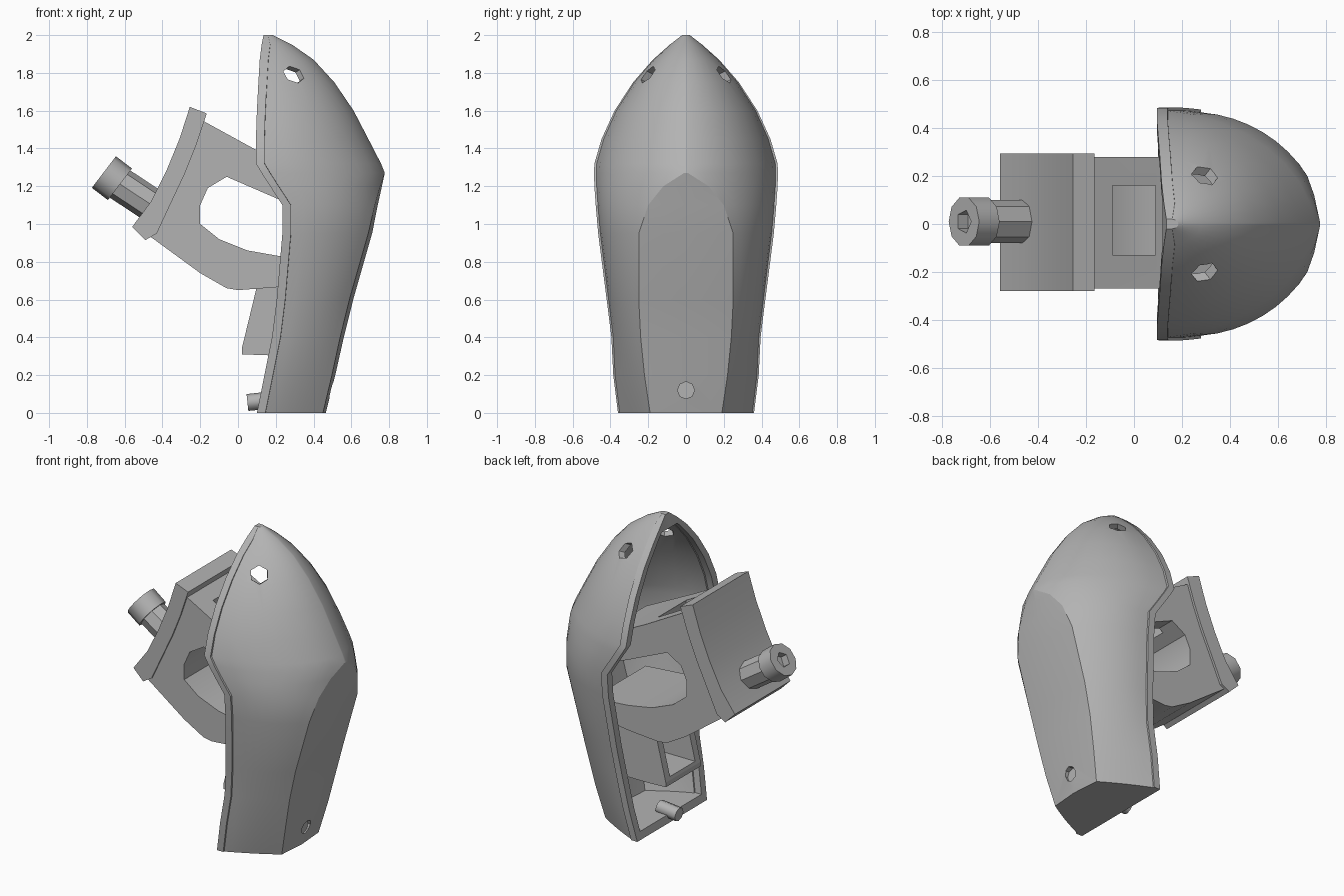
import bpy, bmesh, math
from mathutils import Vector

if "Cube" in bpy.data.objects:
    bpy.data.objects.remove(bpy.data.objects["Cube"])

grey = bpy.data.materials.new("plain_grey")
grey.use_nodes = True
COLOUR = (0.45, 0.45, 0.45, 1)
grey.diffuse_color = COLOUR
grey.node_tree.nodes["Principled BSDF"].inputs["Base Color"].default_value = COLOUR


def make(name, bm):
    bmesh.ops.recalc_face_normals(bm, faces=bm.faces)
    mesh = bpy.data.meshes.new(name)
    bm.to_mesh(mesh)
    bm.free()
    mesh.materials.append(grey)
    ob = bpy.data.objects.new(name, mesh)
    bpy.context.collection.objects.link(ob)
    return ob


def activate(ob):
    bpy.ops.object.select_all(action="DESELECT")
    ob.select_set(True)
    bpy.context.view_layer.objects.active = ob


def cut(ob, cutter, solver="EXACT"):
    mod = ob.modifiers.new("cut", "BOOLEAN")
    mod.operation = "DIFFERENCE"
    mod.solver = solver
    mod.object = cutter
    activate(ob)
    bpy.ops.object.modifier_apply(modifier=mod.name)
    bpy.data.objects.remove(cutter)


def mirror_right_half(ob):
    """Keep the -y half and mirror it across y = 0."""
    bm = bmesh.new()
    bm.from_mesh(ob.data)
    bmesh.ops.bisect_plane(bm, geom=bm.verts[:] + bm.edges[:] + bm.faces[:], dist=1e-5,
                           plane_co=(0, 0, 0), plane_no=(0, 1, 0), clear_outer=True)
    bm.to_mesh(ob.data)
    bm.free()
    mod = ob.modifiers.new("mirror", "MIRROR")
    mod.use_axis = (False, True, False)
    mod.merge_threshold = .0005
    activate(ob)
    bpy.ops.object.modifier_apply(modifier=mod.name)


def smooth(ob, degrees=30):
    activate(ob)
    bpy.ops.object.shade_smooth_by_angle(angle=math.radians(degrees))


def prism(name, outline, y0, y1):
    """Extrude an x-z outline along y."""
    bm = bmesh.new()
    face = bm.faces.new([bm.verts.new((x, y0, z)) for x, z in outline])
    ext = bmesh.ops.extrude_face_region(bm, geom=[face])["geom"]
    moved = [v for v in ext if isinstance(v, bmesh.types.BMVert)]
    bmesh.ops.translate(bm, verts=moved, vec=(0, y1 - y0, 0))
    return make(name, bm)


def box(name, x0, x1, y0, y1, z0, z1):
    return prism(name, [(x0, z0), (x1, z0), (x1, z1), (x0, z1)], y0, y1)


def rod(name, start, end, radius, sides):
    """Cylinder between two points."""
    a, b = Vector(start), Vector(end)
    bm = bmesh.new()
    bmesh.ops.create_cone(bm, cap_ends=True, segments=sides, radius1=radius,
                          radius2=radius, depth=(b - a).length)
    turn = (b - a).to_track_quat("Z", "Y").to_matrix().to_4x4()
    turn.translation = (a + b) / 2
    bm.transform(turn)
    return make(name, bm)


# Shell rows: height, rim x, ridge x, half width, half width of the flat facet
ROWS = [
    (0, .10, .465, .36, .19), (.2, .14, .515, .385, .22), (.4, .18, .56, .395, .24),
    (.6, .205, .61, .42, .25), (.95, .235, .71, .465, .25), (1.1, .235, .74, .478, .2),
    (1.2, .17, .762, .485, .12), (1.27, .125, .777, .487, .01), (1.32, .095, .757, .485, .004),
    (1.45, .095, .69, .447, .004), (1.6, .10, .612, .378, .004), (1.75, .108, .51, .28, .004),
    (1.87, .115, .4, .175, .004), (1.95, .125, .285, .085, .004), (2, .135, .185, .02, .004),
]
WALL = .05
LIP = .045
STEPS = 8


def row_at(z):
    for a, b in zip(ROWS, ROWS[1:]):
        if a[0] <= z <= b[0]:
            t = (z - a[0]) / (b[0] - a[0])
            return [p + (q - p) * t for p, q in zip(a, b)]


def section(z, rim, ridge, half, flat):
    """U-shaped section: lip, bulging side, flat facet, mirrored in y."""
    lip = min(LIP, (ridge - rim) * .5)
    x0, w = rim + lip + .001, half * .975
    corner = ridge - .08 * flat
    end = math.acos(min(flat / w, 1))
    bulge = min(.84, .15 + z)
    pts = [(rim, half), (rim + lip, half)]
    for i in range(STEPS + 1):
        t = i / STEPS
        a = end * t
        x = x0 + (corner - x0) * (bulge * math.sin(a) / math.sin(end) + (1 - bulge) * t)
        y = bulge * w * math.cos(a) + (1 - bulge) * (w + (flat - w) * t)
        pts.append((x, y))
    full = pts + [(ridge, 0)] + [(x, -y) for x, y in reversed(pts)]
    return [(x, y, z) for x, y in full]


# Hollow shell, open towards -x
bm = bmesh.new()
outer, inner = [], []
for row in ROWS:
    outer.append([bm.verts.new(p) for p in section(*row)])
    z = row[0]
    zi = max(z, WALL) if z < 1.8 else 1.8 + .55 * (z - 1.8)
    _, rim, ridge, half, flat = row_at(zi)
    inner.append([bm.verts.new(p) for p in
                  section(zi, rim, ridge - WALL, half - WALL, max(flat - .03, .003))])
for layer in (outer, inner):
    for low, high in zip(layer, layer[1:]):
        for i in range(len(low) - 1):
            bm.faces.new((low[i], low[i + 1], high[i + 1], high[i]))
    bm.faces.new(layer[0])
    bm.faces.new(layer[-1])
for k in range(len(ROWS) - 1):
    for e in (0, -1):
        bm.faces.new((outer[k][e], outer[k + 1][e], inner[k + 1][e], inner[k][e]))
for k in (0, -1):
    bm.faces.new((outer[k][0], outer[k][-1], inner[k][-1], inner[k][0]))
shell = make("shell", bm)

# Lacing holes near the tip and a shallow dimple at the foot
cut(shell, rod("hole_cutter", (.2, -.08, 1.73), (.42, -.36, 1.87), .055, 6), "MANIFOLD")
cut(shell, rod("dimple_cutter", (.475, 0, .12), (.6, 0, .12), .045, 8), "MANIFOLD")
mirror_right_half(shell)
smooth(shell, 22)

# Forked bracket reaching out of the shell
body = prism("bracket", [
    (-.21, 1.56), (.1, 1.39), (.48, 1.2), (.48, .70), (.2, .665), (0, .65), (-.06, .66),
    (-.2, .74), (-.46, .93), (-.41, 1.1), (-.32, 1.3)], -.27, .28)
cut(body, prism("opening_cutter", [
    (-.2, 1.0), (-.2, 1.1), (-.16, 1.19), (-.06, 1.25), (.24, 1.12), (.6, 1.0), (.6, .8),
    (.22, .83), (.05, .86), (-.1, .92)], -.5, .5))
cut(body, box("window_cutter", -.09, .09, -.13, .16, 1.1, 1.7))
smooth(body)

# Curved clamp plate on the end of the bracket
plate = prism("clamp_plate", [
    (-.255, 1.62), (-.31, 1.45), (-.38, 1.28), (-.46, 1.12), (-.56, .985), (-.49, .915),
    (-.43, .95), (-.36, 1.1), (-.28, 1.27), (-.22, 1.42), (-.165, 1.585)], -.28, .295)
smooth(plate)

# Framed tongue below the bracket
tongue = prism("tongue", [
    (.1, .67), (.02, .34), (.02, .31), (.16, .305), (.5, .305), (.5, .67)], -.18, .18)
cut(tongue, box("tongue_cutter", -.1, .45, -.13, .13, .36, .6))

# Clamp screw with a socket head
shaft = rod("screw_shaft", (-.38, .01, 1.05), (-.63, .01, 1.215), .09, 8)
head = rod("screw_head", (-.625, .01, 1.21), (-.71, .01, 1.275), .105, 10)
cut(head, rod("socket_cutter", (-.67, .01, 1.246), (-.76, .01, 1.311), .05, 5))
smooth(shaft, 20)
smooth(head, 40)

# Small screw standing on the floor of the shell
foot = rod("foot_screw", (.05, 0, .055), (.19, 0, .07), .045, 8)
smooth(foot, 50)
